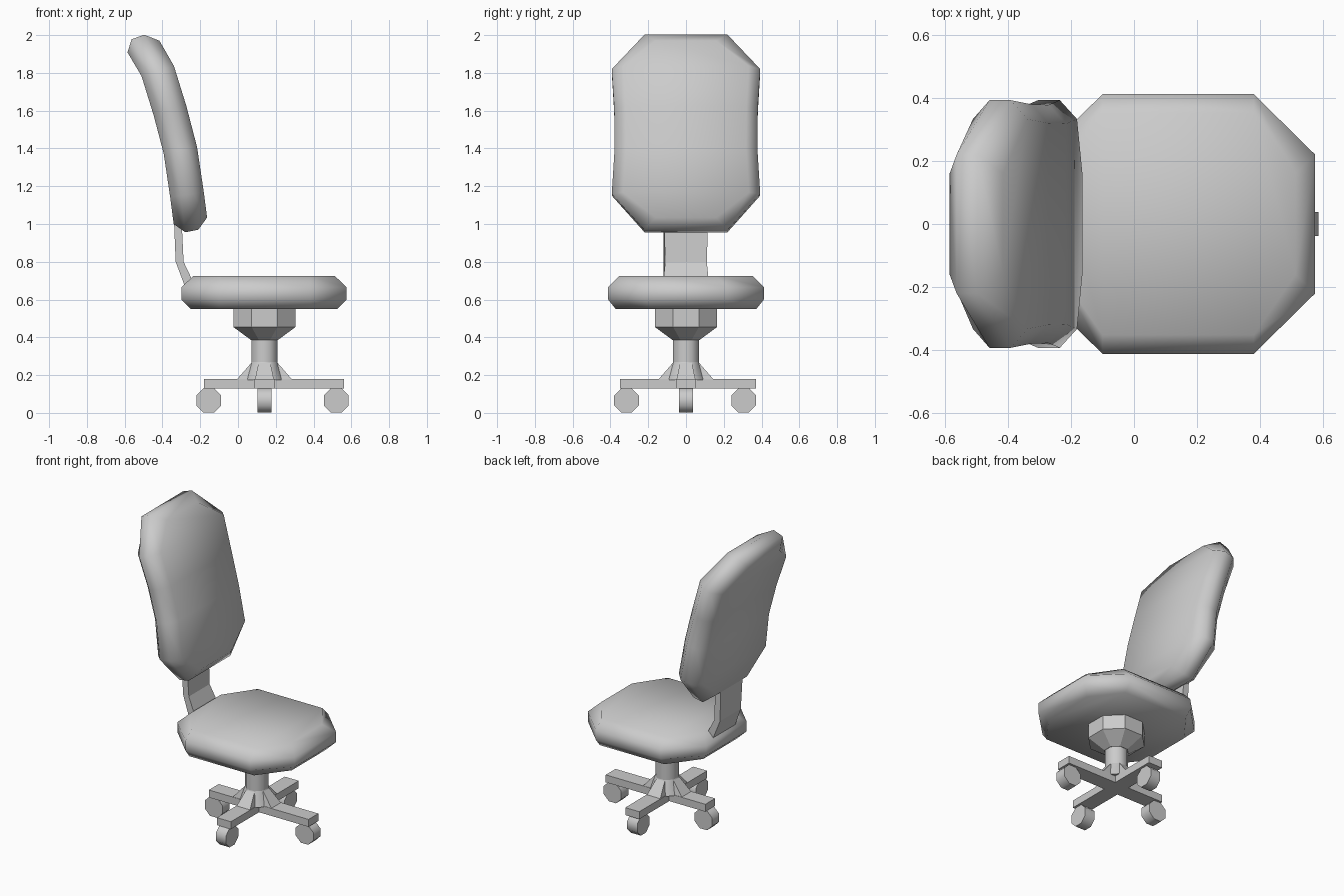
import bpy, bmesh, math
from mathutils import Matrix, Vector

if "Cube" in bpy.data.objects:
    bpy.data.objects.remove(bpy.data.objects["Cube"])

COLOUR = (0.6, 0.6, 0.6, 1.0)
grey = bpy.data.materials.new("plain grey")
grey.use_nodes = True
grey.diffuse_color = COLOUR
grey.node_tree.nodes["Principled BSDF"].inputs["Base Color"].default_value = COLOUR
AXIS_X = 0.14  # the column stands here


def finish(name, bm, smooth=0):
    """Turn a bmesh into an object, smoothing edges below the given angle."""
    bmesh.ops.recalc_face_normals(bm, faces=bm.faces)
    mesh = bpy.data.meshes.new(name)
    bm.to_mesh(mesh)
    bm.free()
    mesh.materials.append(grey)
    obj = bpy.data.objects.new(name, mesh)
    bpy.context.collection.objects.link(obj)
    if smooth:
        bpy.ops.object.select_all(action="DESELECT")
        obj.select_set(True)
        bpy.context.view_layer.objects.active = obj
        bpy.ops.object.shade_smooth_by_angle(angle=math.radians(smooth))
    return obj


def cushion(name, rows, layers):
    """Rows are (x, z, half width, lean); layers are (offset, end inset, side inset)."""
    bm = bmesh.new()
    last = len(rows) - 1
    rings = []
    for offset, end, side in layers:
        left, right = [], []
        for i, (x, z, w, lean) in enumerate(rows):
            p = Vector((x, 0, z))
            if i in (0, last):
                q = rows[1] if i == 0 else rows[last - 1]
                p = p.lerp(Vector((q[0], 0, q[1])), end)
            a = math.radians(lean)
            p += offset * Vector((math.cos(a), 0, math.sin(a)))
            left.append(bm.verts.new(p + Vector((0, w - side, 0))))
            right.append(bm.verts.new(p - Vector((0, w - side, 0))))
        rings.append(left + right[::-1])
    n = len(rings[0])
    for low, high in zip(rings, rings[1:]):
        for i in range(n):
            j = (i + 1) % n
            bm.faces.new((low[i], low[j], high[j], high[i]))
    for ring in (rings[0], rings[-1]):
        for i in range(last):
            bm.faces.new((ring[i], ring[i + 1], ring[n - 2 - i], ring[n - 1 - i]))
    return finish(name, bm, 80)


def turned(name, profile, smooth=0):
    """Eight-sided solid around the column axis; profile is (flat radius, z)."""
    bm = bmesh.new()
    rings = []
    for r, z in profile:
        r /= math.cos(math.pi / 8)
        rings.append([bm.verts.new((AXIS_X + r * math.cos(a), r * math.sin(a), z))
                      for a in [(k + 0.5) * math.pi / 4 for k in range(8)]])
    for low, high in zip(rings, rings[1:]):
        for i in range(8):
            j = (i + 1) % 8
            bm.faces.new((low[i], low[j], high[j], high[i]))
    bm.faces.new(rings[0])
    bm.faces.new(rings[-1])
    return finish(name, bm, smooth)


def slab(name, profile, matrix=Matrix()):
    """Side profile of (x, z, half width) points, closed across its width."""
    bm = bmesh.new()
    a = [bm.verts.new((x, w, z)) for x, z, w in profile]
    b = [bm.verts.new((x, -w, z)) for x, z, w in profile]
    for i in range(len(a)):
        j = (i + 1) % len(a)
        bm.faces.new((a[i], a[j], b[j], b[i]))
    bm.faces.new(a)
    bm.faces.new(b[::-1])
    bm.transform(matrix)
    return finish(name, bm)


# Cushions
cushion("seat",
        [(-0.30, 0, 0.215, 90), (-0.10, 0, 0.412, 90),
         (0.38, 0, 0.412, 90), (0.575, 0, 0.22, 90)],
        [(0.55, 0.25, 0.04), (0.60, 0, 0), (0.665, 0, 0), (0.725, 0.32, 0.06)])
cushion("backrest",
        [(-0.245, 0.963, 0.22, 11), (-0.27, 1.155, 0.393, 8), (-0.305, 1.39, 0.378, 11),
         (-0.36, 1.60, 0.38, 15), (-0.425, 1.81, 0.393, 17), (-0.53, 1.99, 0.22, 20)],
        [(-0.09, 0.28, 0.06), (-0.035, 0, 0), (0.035, 0, 0), (0.09, 0.28, 0.06)])

# Bracket joining the seat to the backrest
slab("back_bracket",
     [(-0.34, 1.05, 0.118), (-0.33, 0.80, 0.11), (-0.285, 0.68, 0.118), (-0.265, 0.62, 0.118),
      (-0.22, 0.64, 0.118), (-0.25, 0.72, 0.118), (-0.288, 0.80, 0.11), (-0.30, 1.05, 0.118)])

# Mount under the seat and column
turned("seat_mount", [(0.07, 0.385), (0.165, 0.455), (0.165, 0.56)])
turned("column", [(0.068, 0.14), (0.068, 0.40)], 50)
turned("column_flare", [(0.10, 0.175), (0.068, 0.27)], 50)

# Four arms, each with a gusset and a caster wheel
ARMS = [("front", 0, 0.42, 0.38), ("left", 90, 0.37, 0.305),
        ("rear", 180, 0.32, 0.295), ("right", 270, 0.35, 0.315)]
for side, angle, length, reach in ARMS:
    place = Matrix.Translation((AXIS_X, 0, 0)) @ Matrix.Rotation(math.radians(angle), 4, "Z")
    slab(side + "_arm",
         [(0, 0.13, 0.052), (length, 0.13, 0.052), (length, 0.18, 0.052), (0, 0.18, 0.052)], place)
    slab(side + "_gusset",
         [(0, 0.175, 0.05), (0.145, 0.178, 0.05), (0.065, 0.27, 0.03), (0, 0.27, 0.03)], place)
    bm = bmesh.new()
    bmesh.ops.create_cone(bm, cap_ends=True, segments=8, radius1=0.0705, radius2=0.0705, depth=0.075)
    spin = Matrix.Rotation(math.pi / 2, 4, "X") @ Matrix.Rotation(math.pi / 8, 4, "Z")
    bm.transform(place @ Matrix.Translation((reach, 0, 0.066)) @ spin)
    finish(side + "_caster", bm, 50)
